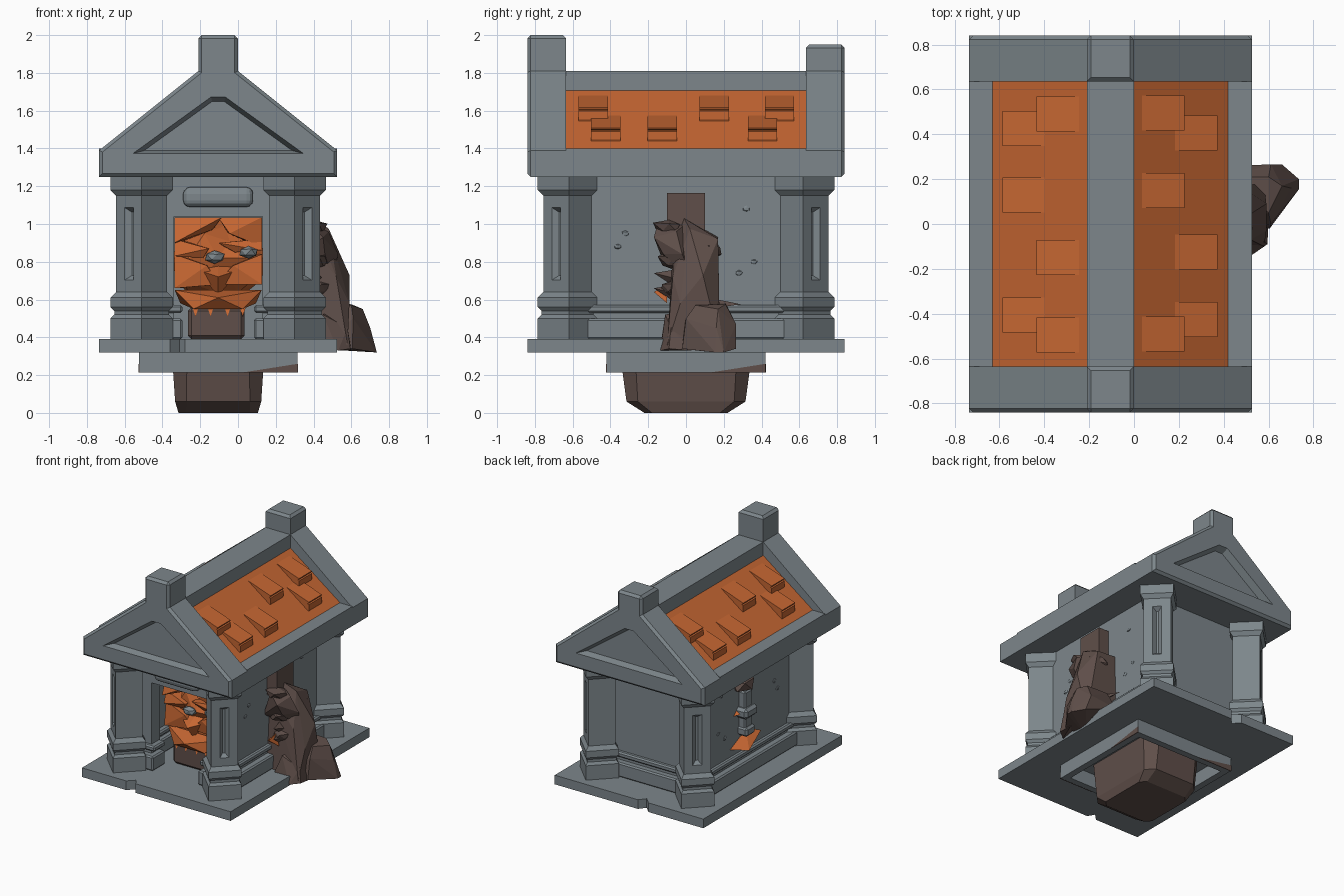
import bpy, bmesh, math, random
from mathutils import Vector, Matrix

random.seed(4)
if "Cube" in bpy.data.objects:
    bpy.data.objects.remove(bpy.data.objects["Cube"])
CX = -0.105                      # centre line of the building


def material(name, rgb):
    m = bpy.data.materials.new(name)
    m.use_nodes = True
    m.diffuse_color = (*rgb, 1)
    m.node_tree.nodes["Principled BSDF"].inputs["Base Color"].default_value = (*rgb, 1)
    return m


STONE = material("grey stone", (0.205, 0.24, 0.26))
CLAY = material("orange clay", (0.56, 0.133, 0.032))
ROCK = material("brown rock", (0.115, 0.078, 0.068))


def finish(name, bm, mat, bevel=0, segments=1):
    bmesh.ops.recalc_face_normals(bm, faces=bm.faces)
    me = bpy.data.meshes.new(name)
    bm.to_mesh(me)
    bm.free()
    me.materials.append(mat)
    ob = bpy.data.objects.new(name, me)
    bpy.context.collection.objects.link(ob)
    if bevel:
        mod = ob.modifiers.new("Bevel", "BEVEL")
        mod.width, mod.segments = bevel, segments
    return ob


def box(name, x, y, z, mat=STONE, bevel=0, segments=1):
    bm = bmesh.new()
    bmesh.ops.create_cube(bm, size=1)
    for v in bm.verts:
        v.co = [(a + b) / 2 + c * (b - a) for (a, b), c in zip((x, y, z), v.co)]
    return finish(name, bm, mat, bevel, segments)


def loft(name, rings, mat):
    """Closed solid through rings of equal length."""
    bm = bmesh.new()
    rows = [[bm.verts.new(p) for p in r] for r in rings]
    n = len(rows[0])
    for a, b in zip(rows, rows[1:]):
        for i in range(n):
            bm.faces.new((a[i], a[(i + 1) % n], b[(i + 1) % n], b[i]))
    bm.faces.new(rows[0])
    bm.faces.new(rows[-1])
    return finish(name, bm, mat)


def prism_y(name, outline, y0, y1, mat):
    return loft(name, [[(x, y, z) for x, z in outline] for y in (y0, y1)], mat)


def boulder(name, points, mat=ROCK):
    bm = bmesh.new()
    for p in points:
        bm.verts.new(p)
    res = bmesh.ops.convex_hull(bm, input=bm.verts[:])
    bmesh.ops.delete(bm, geom=[g for g in res["geom_interior"] if g.is_valid], context="VERTS")
    return finish(name, bm, mat)


def lump(name, centre, size, jitter, mat, detail=1):
    bm = bmesh.new()
    bmesh.ops.create_icosphere(bm, subdivisions=detail, radius=1)
    for v in bm.verts:
        k = 1 + random.uniform(-jitter, jitter)
        v.co = [c + s * q * k for c, s, q in zip(centre, size, v.co)]
    return finish(name, bm, mat)


# Floor slab with a chipped notch in the front and back edges
outline = [(-0.735, 0.84), (-0.735, -0.84), (-0.36, -0.84), (-0.31, -0.79), (-0.28, -0.84),
           (0.525, -0.84), (0.525, 0.84), (-0.18, 0.84), (-0.22, 0.79), (-0.27, 0.84)]
loft("floor_slab", [[(x, y, z) for x, y in outline] for z in (0.32, 0.39)], STONE)

# Hollow frame under the floor, with a brown wedge at one end of each side
for s in (-1, 1):
    box("under_frame_side", sorted((CX + s * 0.42, CX + s * 0.37)), (-0.42, 0.42), (0.215, 0.32))
    box("under_frame_end", (CX - 0.38, CX + 0.38), sorted((s * 0.42, s * 0.37)), (0.215, 0.32))
for k in range(4):
    wedge = prism_y("frame_wedge", [(0.13, 0.214), (0.422, 0.214), (0.422, 0.26)], -0.423, -0.417, ROCK)
    wedge.data.transform(Matrix.Translation((CX, 0, 0)) @ Matrix.Rotation(k * math.pi / 2, 4, "Z"))


def octagon(hx, hy, z, cut):
    pts = [(hx, hy - cut), (hx - cut, hy), (cut - hx, hy), (-hx, hy - cut)]
    pts += [(-x, -y) for x, y in pts]
    return [(CX + x, y, z) for x, y in pts]


loft("foundation_rock", [octagon(0.21, 0.22, 0, 0.04), octagon(0.228, 0.315, 0.06, 0.06),
                         octagon(0.245, 0.35, 0.32, 0.08)], ROCK)

# Walls with a front doorway
box("back_wall", (CX - 0.42, CX + 0.42), (0.46, 0.56), (0.39, 1.26))
for s in (-1, 1):
    box("side_wall", sorted((CX + s * 0.42, CX + s * 0.34)), (-0.56, 0.56), (0.39, 1.26))
    box("door_jamb", sorted((CX + s * 0.42, CX + s * 0.235)), (-0.56, -0.46), (0.39, 1.26))
    for d, low, top in ((0.05, 0.39, 0.5), (0.03, 0.53, 0.57)):
        box("side_skirting", sorted((CX + s * 0.3, CX + s * (0.42 + d))), (-0.55, 0.55), (low, top), STONE, 0.01)
        box("front_skirting", sorted((CX + s * 0.19, CX + s * 0.4)), (-0.56 - d, -0.46), (low, top), STONE, 0.01)
for d, low, top in ((0.05, 0.39, 0.5), (0.03, 0.53, 0.57)):
    box("back_skirting", (CX - 0.4, CX + 0.4), (0.5, 0.56 + d), (low, top), STONE, 0.01)
box("door_lintel", (CX - 0.3, CX + 0.3), (-0.56, -0.46), (1.04, 1.26))
box("door_plaque", (CX - 0.185, CX + 0.185), (-0.62, -0.52), (1.09, 1.195), STONE, 0.035, 3)

# Corner columns set diagonally, with a sunken groove on the outer face
PROFILE = [(0.39, 0.165), (0.5, 0.165), (0.52, 0.145), (0.54, 0.145), (0.56, 0.165), (0.61, 0.165),
           (0.64, 0.135), (1.15, 0.135), (1.18, 0.165), (1.25, 0.165)]
for sx in (-1, 1):
    for sy in (-1, 1):
        cx, cy = CX + sx * 0.405, sy * 0.62
        ob = loft("corner_column", [[(cx + r * math.cos(k * math.pi / 2), cy + r * math.sin(k * math.pi / 2), z)
                                     for k in range(4)] for z, r in PROFILE], STONE)
        bm = bmesh.new()
        bm.from_mesh(ob.data)
        out = Vector((sx, sy, 0)).normalized()
        face = max((f for f in bm.faces if f.normal.dot(out) > 0.99), key=lambda f: f.calc_area())
        bmesh.ops.inset_region(bm, faces=[face], thickness=0.063, use_even_offset=True)
        bmesh.ops.inset_region(bm, faces=[face], thickness=0.024, depth=-0.03, use_even_offset=True)
        bm.to_mesh(ob.data)
        bm.free()

# Gables with chamfered outer edges and a sunken triangle
TRI = [(-0.445, 1.375), (0.445, 1.375), (0.037, 1.67), (-0.037, 1.67)]
for s, top in ((-1, 2.0), (1, 1.95)):
    half = [(0.63, 1.25), (0.63, 1.39), (0.105, 1.81), (0.105, top)]
    shape = [(CX + x, z) for x, z in half] + [(CX - x, z) for x, z in reversed(half)]
    gable = prism_y("gable", shape, s * 0.84, s * 0.635, STONE)
    bm = bmesh.new()
    bm.from_mesh(gable.data)
    rim = [e for e in bm.edges if all(abs(v.co.y) > 0.8 for v in e.verts) or all(v.co.z > 1.9 for v in e.verts)]
    bmesh.ops.bevel(bm, geom=rim, offset=0.018, segments=1, affect="EDGES")
    bm.to_mesh(gable.data)
    bm.free()
    rings = [[(CX + x * k, s * y, 1.49 + (z - 1.49) * k) for x, z in TRI] for k, y in ((1.04, 0.85), (0.88, 0.79))]
    cutter = loft("gable_cutter", rings, STONE)
    cutter.hide_render = True
    cutter.hide_set(True)
    cut = gable.modifiers.new("Panel", "BOOLEAN")
    cut.operation, cut.object, cut.solver = "DIFFERENCE", cutter, "EXACT"

# Roof: eave beams, clay slopes, ridge beam
box("eave_beam", (-0.735, 0.525), (-0.636, 0.636), (1.25, 1.4))
prism_y("roof_slopes", [(CX + x, z) for x, z in ((-0.525, 1.401), (0.525, 1.401), (0.105, 1.707), (-0.105, 1.707))],
        -0.636, 0.636, CLAY)
box("ridge_beam", (CX - 0.105, CX + 0.105), (-0.636, 0.636), (1.6, 1.81))

# Raised wedge tiles: (distance from ridge line, y), per slope
TILES = {1: ((0.14, (0.495, 0.15, -0.49)), (0.287, (0.405, -0.125, -0.425))),
         -1: ((0.14, (0.49, -0.15, -0.495)), (0.292, (0.425, 0.13, -0.405)))}
for s, rows in TILES.items():
    for d, ys in rows:
        z = 1.707 - (d - 0.105) * 0.73
        shape = [(CX + s * (d + a), z + b) for a, b in
                 ((0, 0), (0.19, -0.065), (0.19, -0.072), (0.18, -0.076), (0.18, -0.08), (0.19, -0.084),
                  (0.19, -0.125), (0.18, -0.15), (0, -0.03))]
        for y in ys:
            prism_y("roof_tile", shape, y - 0.078, y + 0.078, CLAY)

# Rock pile against one side wall
boulder("rock_spire", [(0.3, -0.1, 0.36), (0.3, 0.18, 0.36), (0.58, -0.1, 0.36), (0.58, 0.18, 0.36),
                       (0.59, -0.03, 0.58), (0.59, 0.09, 0.73), (0.48, 0.02, 0.975), (0.4, -0.01, 1.03),
                       (0.47, 0.17, 0.92), (0.3, 0.17, 0.93), (0.3, -0.06, 1.0), (0.52, -0.07, 0.72)])
boulder("rock_shoulder", [(0.3, -0.12, 0.8), (0.46, -0.12, 0.84), (0.53, -0.02, 0.84), (0.48, -0.05, 0.96),
                          (0.45, -0.17, 0.93), (0.38, -0.15, 1.0), (0.34, 0.02, 1.02), (0.5, 0.04, 0.7)])
boulder("rock_foot", [(0.4, -0.03, 0.34), (0.735, 0.155, 0.32), (0.735, 0.2, 0.32), (0.66, 0.265, 0.34),
                      (0.7, 0.16, 0.45), (0.61, 0.0, 0.5), (0.6, 0.05, 0.57), (0.66, 0.17, 0.55),
                      (0.6, 0.21, 0.575), (0.38, 0.26, 0.45), (0.42, 0.21, 0.58), (0.61, 0.265, 0.47),
                      (0.605, -0.02, 0.34)])
boulder("rock_toe", [(0.4, -0.13, 0.39), (0.53, -0.135, 0.33), (0.595, -0.09, 0.34), (0.58, -0.08, 0.45),
                     (0.45, -0.11, 0.52), (0.6, 0.03, 0.33), (0.5, 0.02, 0.55)])
box("rock_block", (0.2, 0.4), (-0.1, 0.1), (0.95, 1.165), ROCK)
for c, r in (((0.4, -0.09, 0.98), 0.08), ((0.4, -0.06, 0.8), 0.09), ((0.42, -0.06, 0.66), 0.08),
             ((0.42, 0.12, 0.86), 0.08)):
    lump("rock_shard", c, (r, r, r * 0.6), 0.3, ROCK)
for z in (0.63, 0.71):
    boulder("rock_spike", [(0.4, -0.05, z - 0.05), (0.4, -0.05, z + 0.05), (0.45, -0.05, z), (0.42, -0.17, z + 0.03)])
boulder("rock_thorn", [(0.35, 0.1, 0.6), (0.42, 0.12, 0.55), (0.4, 0.12, 0.61), (0.37, 0.29, 0.575)])
boulder("side_clay_chip", [(0.32, -0.1, 0.6), (0.4, -0.1, 0.68), (0.38, -0.17, 0.64), (0.42, -0.1, 0.58)], CLAY)

# Bracket with rock and clay on the other wall
lump("bracket_rock", (-0.53, 0.07, 1.09), (0.09, 0.12, 0.07), 0.2, ROCK)
box("bracket_post", (-0.58, -0.5), (0.02, 0.11), (0.7, 1.04), STONE, 0.01)
box("bracket_collar", (-0.61, -0.5), (-0.01, 0.14), (0.84, 0.92), STONE, 0.02)
box("bracket_foot", (-0.6, -0.5), (0.01, 0.12), (0.7, 0.77), STONE, 0.015)
boulder("bracket_clay", [(-0.5, 0.24, 0.63), (-0.5, -0.12, 0.65), (-0.62, 0.12, 0.61), (-0.52, 0.02, 0.72),
                         (-0.58, -0.08, 0.68)], CLAY)
boulder("bracket_chip", [(-0.5, 0.2, 0.86), (-0.5, 0.12, 0.93), (-0.57, 0.13, 0.88), (-0.5, 0.08, 0.86)], CLAY)

# Jagged clay head on a rock plinth inside the doorway
box("plinth", (CX - 0.16, CX + 0.14), (-0.42, -0.1), (0.39, 0.56), ROCK, 0.02)
lump("clay_head", (CX, -0.16, 0.82), (0.25, 0.24, 0.22), 0.13, CLAY, 2)
PLATES = {"clay_crown_left": [(-0.232, 1.035), (0.02, 1.035), (-0.03, 0.97), (-0.232, 0.9)],
          "clay_crown_right": [(0.0, 1.035), (0.232, 1.035), (0.232, 0.88), (0.06, 0.95)],
          "clay_brow_left": [(-0.232, 0.92), (-0.05, 0.87), (-0.08, 0.82), (-0.232, 0.83)],
          "clay_brow_right": [(0.232, 0.92), (0.0, 0.9), (0.09, 0.85), (0.232, 0.86)],
          "clay_cheek_left": [(-0.232, 0.84), (-0.06, 0.78), (0.01, 0.68), (-0.232, 0.66)],
          "clay_cheek_right": [(0.232, 0.84), (0.08, 0.78), (-0.02, 0.68), (0.232, 0.68)]}
for name, shape in PLATES.items():
    tilt = random.uniform(0.02, 0.05)
    front = [(CX + x, -0.39 - tilt * (i % 2), z) for i, (x, z) in enumerate(shape)]
    boulder(name, front + [(CX + x * 0.9, -0.27, z) for x, z in shape], CLAY)
boulder("clay_nose", [(CX - 0.12, -0.37, 0.76), (CX + 0.12, -0.37, 0.76), (CX, -0.47, 0.72), (CX, -0.39, 0.62),
                      (CX, -0.33, 0.8)], CLAY)
boulder("clay_jaw", [(CX - 0.23, -0.37, 0.65), (CX + 0.23, -0.37, 0.65), (CX, -0.5, 0.61), (CX - 0.13, -0.44, 0.55),
                     (CX + 0.13, -0.44, 0.55), (CX - 0.2, -0.2, 0.58), (CX + 0.2, -0.2, 0.58)], CLAY)
for x in (-0.12, -0.04, 0.05, 0.13):
    boulder("jaw_spike", [(CX + x - 0.02, -0.41, 0.57), (CX + x + 0.02, -0.41, 0.57), (CX + x, -0.37, 0.57),
                          (CX + x, -0.43, 0.51)], CLAY)
for x, z in ((-0.02, 0.825), (0.16, 0.85)):
    lump("stone_eye", (CX + x, -0.41, z), (0.055, 0.04, 0.035), 0.1, STONE)

# Small flat chips on the side walls
for s in (-1, 1):
    for y, z in ((-0.32, 0.95), (-0.36, 0.88), (0.32, 1.08), (0.36, 0.8), (0.28, 0.74)):
        lump("wall_chip", (CX + s * 0.42, y, z), (0.008, 0.02, 0.016), 0.2, STONE)
